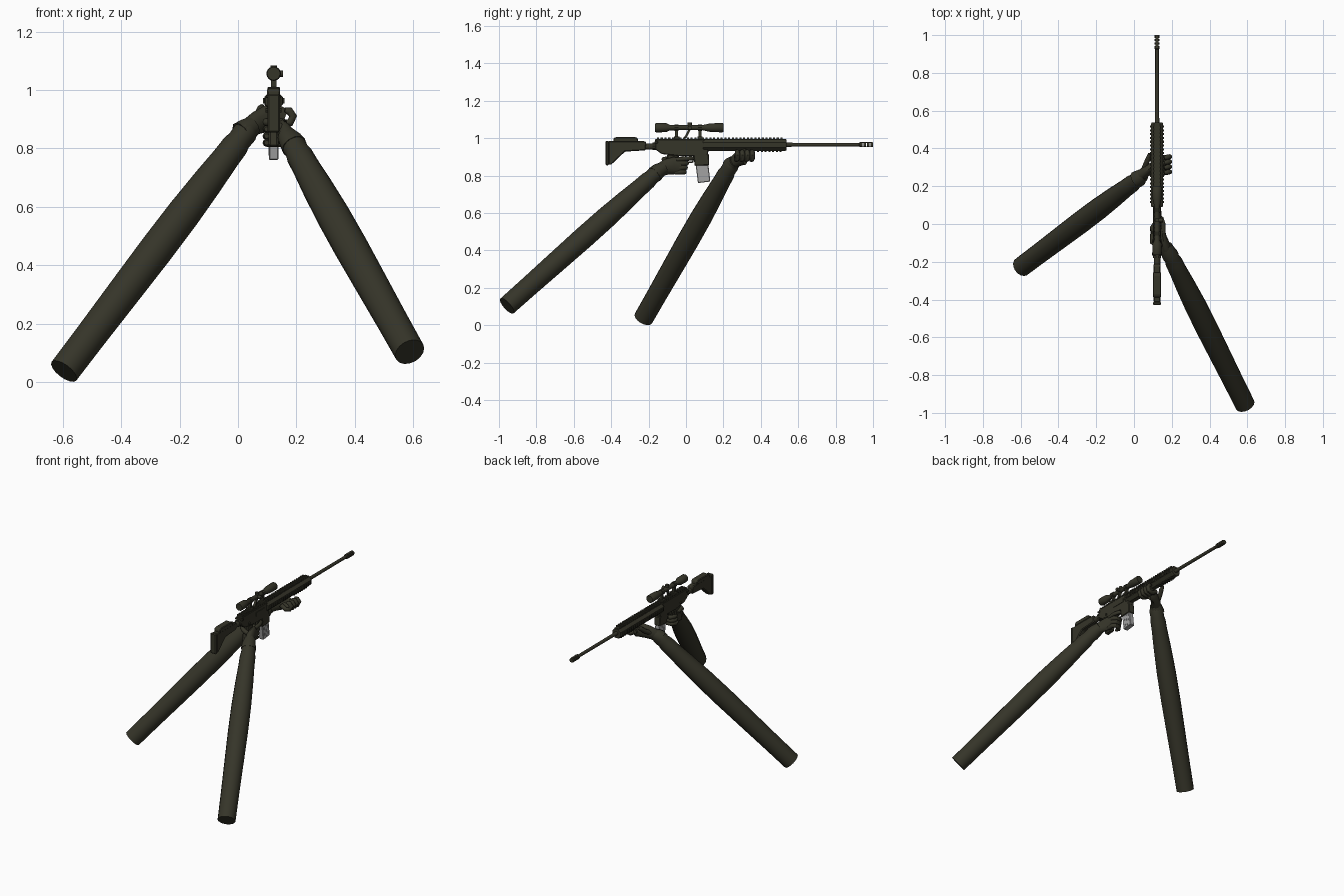
import bpy, bmesh, math
from mathutils import Vector

if "Cube" in bpy.data.objects:
    bpy.data.objects.remove(bpy.data.objects["Cube"])

GX = 0.122   # rifle centre line
BZ = 0.965   # bore height


def material(name, col):
    m = bpy.data.materials.new(name)
    m.diffuse_color = (*col, 1)
    m.use_nodes = True
    m.node_tree.nodes["Principled BSDF"].inputs["Base Color"].default_value = m.diffuse_color
    return m


OLIVE = material("dark olive", (0.036, 0.035, 0.022))
GREY = material("magazine grey", (0.36, 0.36, 0.36))


def finish(name, bm, mat=OLIVE, smooth=None):
    bmesh.ops.recalc_face_normals(bm, faces=bm.faces)
    me = bpy.data.meshes.new(name)
    bm.to_mesh(me)
    bm.free()
    me.materials.append(mat)
    ob = bpy.data.objects.new(name, me)
    bpy.context.collection.objects.link(ob)
    if smooth:
        bpy.context.view_layer.objects.active = ob
        ob.select_set(True)
        bpy.ops.object.shade_smooth_by_angle(angle=math.radians(smooth))
        ob.select_set(False)
    return ob


def tube_into(bm, pts, radii, n=8, phase=0.0):
    """Loft rings along a path; a radius may be a pair (side, up)."""
    P = [Vector(p) for p in pts]
    seg = [(b - a).normalized() for a, b in zip(P, P[1:])]
    ref = min((Vector(v) for v in ((1, 0, 0), (0, 1, 0), (0, 0, 1))),
              key=lambda v: max(abs(s.dot(v)) for s in seg))
    rings = []
    for i, p in enumerate(P):
        t = (seg[max(i - 1, 0)] + seg[min(i, len(seg) - 1)])
        t = t.normalized() if t.length > 1e-4 else seg[0]
        u = (ref - t * ref.dot(t)).normalized()
        v = t.cross(u)
        r = radii[i] if isinstance(radii[i], tuple) else (radii[i],) * 2
        rings.append([bm.verts.new(p + u * r[0] * math.cos(a) + v * r[1] * math.sin(a))
                      for a in (2 * math.pi * k / n + phase for k in range(n))])
    for a, b in zip(rings, rings[1:]):
        for k in range(n):
            bm.faces.new((a[k], a[(k + 1) % n], b[(k + 1) % n], b[k]))
    bm.faces.new(rings[0][::-1])
    bm.faces.new(rings[-1])


def tube(name, pts, radii, n=12, smooth=40, phase=0.0):
    bm = bmesh.new()
    tube_into(bm, pts, radii, n, phase)
    return finish(name, bm, OLIVE, smooth)


def lathe(name, stations, z, n=14, smooth=35):
    """Round part along the rifle: stations are (y, radius)."""
    return tube(name, [(GX, y, z) for y, _ in stations], [r for _, r in stations], n, smooth)


def prism(name, profile, half, mat=OLIVE, bevel=0.004, x=GX):
    """Side profile of (y, z) points extruded across the rifle."""
    bm = bmesh.new()
    f = bm.faces.new([bm.verts.new((x - half, y, z)) for y, z in profile])
    ext = bmesh.ops.extrude_face_region(bm, geom=[f])
    bmesh.ops.translate(bm, vec=(2 * half, 0, 0),
                        verts=[v for v in ext["geom"] if isinstance(v, bmesh.types.BMVert)])
    if bevel:
        bmesh.ops.bevel(bm, geom=bm.edges[:], offset=bevel, segments=1, affect='EDGES')
    return finish(name, bm, mat)


def box(name, x0, x1, y0, y1, z0, z1, mat=OLIVE, bevel=0):
    return prism(name, [(y0, z0), (y1, z0), (y1, z1), (y0, z1)], (x1 - x0) / 2, mat, bevel, (x0 + x1) / 2)


def teeth(name, y0, y1, x0, x1, z0, z1, step=0.02):
    """Row of rail teeth."""
    bm = bmesh.new()
    for i in range(int((y1 - y0) / step)):
        a = y0 + i * step
        vs = bmesh.ops.create_cube(bm, size=1)["verts"]
        for v in vs:
            v.co = (x0 + (v.co.x + .5) * (x1 - x0), a + (v.co.y + .5) * step * .55,
                    z0 + (v.co.z + .5) * (z1 - z0))
    return finish(name, bm)


# Barrel and slotted muzzle brake
lathe("barrel", [(0.50, 0.012), (0.56, 0.012), (0.57, 0.0105), (0.94, 0.0095)], BZ)
lathe("muzzle_collar", [(0.925, 0.010), (0.93, 0.014), (0.943, 0.014)], BZ)
for i in range(3):
    lathe("muzzle_baffle_%d" % i, [(0.950 + i * .018, 0.014), (0.962 + i * .018, 0.014)], BZ)
lathe("muzzle_crown", [(0.992, 0.014), (1.0, 0.013)], BZ)
for s, n in ((1, "top"), (-1, "bottom")):
    box("muzzle_bar_" + n, GX - .008, GX + .008, .935, .995, BZ + s * .011 - .0022, BZ + s * .011 + .0022)

# Octagonal handguard with rails
tube("handguard", [(GX, y, BZ - .002) for y in (0.09, 0.095, 0.53, 0.538)],
     [(.031, .031), (.034, .034), (.034, .034), (.031, .031)], 8, None, math.pi / 8)
box("handguard_rail_base", GX - .015, GX + .015, -.155, .535, .985, .996)
teeth("top_rail", -.155, .54, GX - .019, GX + .019, .994, 1.003)
for s in (-1, 1):
    teeth("side_rail", .11, .53, GX + s * .034 - .003, GX + s * .034 + .003, .953, .973)
teeth("bottom_rail", .38, .53, GX - .014, GX + .014, .926, .934)

# Receiver, magazine well, trigger guard, grip
prism("receiver", [(-.165, .995), (.10, .995), (.12, .93), (.115, .905), (-.03, .903),
                   (-.13, .915), (-.165, .94)], .021)
box("ejection_port", GX + .019, GX + .024, -.02, .07, .948, .972)
box("charging_handle", GX - .026, GX + .026, -.168, -.15, .972, .984, bevel=.002)
tube("selector", [(GX - .027, -.09, .93), (GX + .027, -.09, .93)], [.008, .008], 8)
prism("magazine_well", [(.04, .915), (.122, .915), (.124, .855), (.046, .852)], .021)
prism("magazine", [(.05, .87), (.118, .87), (.13, .768), (.064, .76)], .016, GREY, .003)
for i in range(3):
    y = .068 + i * .018
    prism("magazine_rib_%d" % i, [(y, .852), (y + .006, .852), (y + .016, .775), (y + .010, .775)],
          .0175, GREY, 0)
tube("trigger_guard", [(GX, .042, .905), (GX, .036, .872), (GX, -.025, .868), (GX, -.05, .90)],
     [.005] * 4, 6)
tube("trigger", [(GX, -.005, .91), (GX, .006, .893), (GX, .004, .878)], [.005, .004, .003], 6)
prism("pistol_grip", [(-.10, .915), (-.035, .91), (-.06, .81), (-.115, .805)], .017, OLIVE, .007)

# Stock
lathe("buffer_tube", [(-.26, .017), (-.16, .017)], .955)
lathe("buffer_nut", [(-.18, .022), (-.163, .022)], .957, 10)
prism("stock", [(-.415, .984), (-.22, .984), (-.212, .975), (-.215, .935), (-.326, .928),
                (-.40, .858), (-.415, .858)], .019, OLIVE, .005)
prism("cheek_rest", [(-.388, .978), (-.255, .978), (-.258, 1.0), (-.27, 1.006), (-.375, 1.006),
                     (-.388, .998)], .022, OLIVE, .004)
box("butt_pad", GX - .021, GX + .021, -.43, -.412, .855, .986, bevel=.005)

# Scope with turrets and mounts
SZ = 1.056
lathe("scope", [(-.165, .022), (-.158, .025), (-.105, .024), (-.085, .014), (.085, .013),
                (.13, .023), (.195, .025), (.2, .022)], SZ, 16)
tube("scope_top_turret", [(GX, .02, SZ), (GX, .02, SZ + .027)], [.011, .011])
tube("scope_side_turret", [(GX, .02, SZ), (GX + .032, .02, SZ)], [.011, .011])
for n, y in (("rear", -.05), ("front", .075)):
    lathe("scope_ring_" + n, [(y - .011, .018), (y + .011, .018)], SZ, 10)
    box("scope_mount_" + n, GX - .009, GX + .009, y - .008, y + .008, 1.0, SZ - .01)
    box("scope_clamp_" + n, GX - .021, GX + .021, y - .014, y + .014, .994, 1.010, bevel=.002)
prism("scope_brace", [(-.012, 1.0), (.002, 1.0), (.027, SZ - .008), (.013, SZ - .008)], .007, OLIVE, 0)


# Sleeves: straight forearms with a loose fold before the cuff
def sleeve(name, start, end):
    a, b = Vector(start), Vector(end)
    prof = [(0, .053), (.15, .054), (.35, .057), (.5, .059), (.65, .058), (.78, .053),
            (.88, .047), (.93, .046), (.95, .041), (.985, .043), (1.0, .037)]
    return tube(name, [a.lerp(b, t) for t, _ in prof], [r for _, r in prof], 16, 45)


sleeve("right_sleeve", (.588, -.957, .103), (.182, -.145, .826))
sleeve("left_sleeve", (-.596, -.227, .037), (.035, .248, .868))


def fingers(name, paths, r):
    bm = bmesh.new()
    for p in paths:
        tube_into(bm, p, [r] * (len(p) - 1) + [r * .6], 8)
    return finish(name, bm, OLIVE, 50)


# Left hand: palm under the handguard, fingers curling up the right side
tube("left_glove_cuff", [(.012, .235, .85), (.03, .247, .863), (.05, .262, .876)], [.044, .041, .034])
tube("left_palm", [(.03, .25, .866), (.065, .28, .888), (.10, .305, .902), (.135, .315, .902),
                   (.155, .318, .894)],
     [(.032, .03), (.04, .029), (.046, .023), (.046, .018), (.042, .012)], 12)
fingers("left_fingers",
        [[(.12, y, .903), (.152, y, .885), (.178, y + .004, .888), (.189, y + .006, .91),
          (.176, y + .004, .928), (.160, y, .932)] for y in (.270, .297, .324, .350)], .0135)
fingers("left_thumb", [[(.05, .285, .89), (.066, .325, .912), (.078, .352, .935), (.082, .372, .944)]], .014)

# Right hand: palm on the right of the grip, fingers wrapped round its front
tube("right_glove_cuff", [(.193, -.168, .806), (.18, -.145, .826), (.168, -.115, .842)], [.045, .041, .034])
tube("right_palm", [(.178, -.145, .828), (.163, -.105, .846), (.152, -.065, .853), (.148, -.025, .853)],
     [(.03, .034), (.026, .042), (.02, .046), (.014, .042)], 12)
fingers("right_fingers",
        [[(.15, -.05 - i * .006, z), (.153, -.014 - i * .006, z), (.138, .004 - i * .006, z),
          (.112, .002 - i * .006, z), (.097, -.02 - i * .006, z), (.098, -.042 - i * .006, z)]
         for i, z in enumerate((.866, .842, .819))], .0135)
fingers("right_index_finger", [[(.155, -.05, .885), (.156, -.005, .89), (.145, .03, .892),
                                (.128, .045, .89)]], .012)
fingers("right_thumb", [[(.155, -.105, .865), (.125, -.118, .887), (.096, -.095, .89),
                         (.094, -.05, .885)]], .0135)
